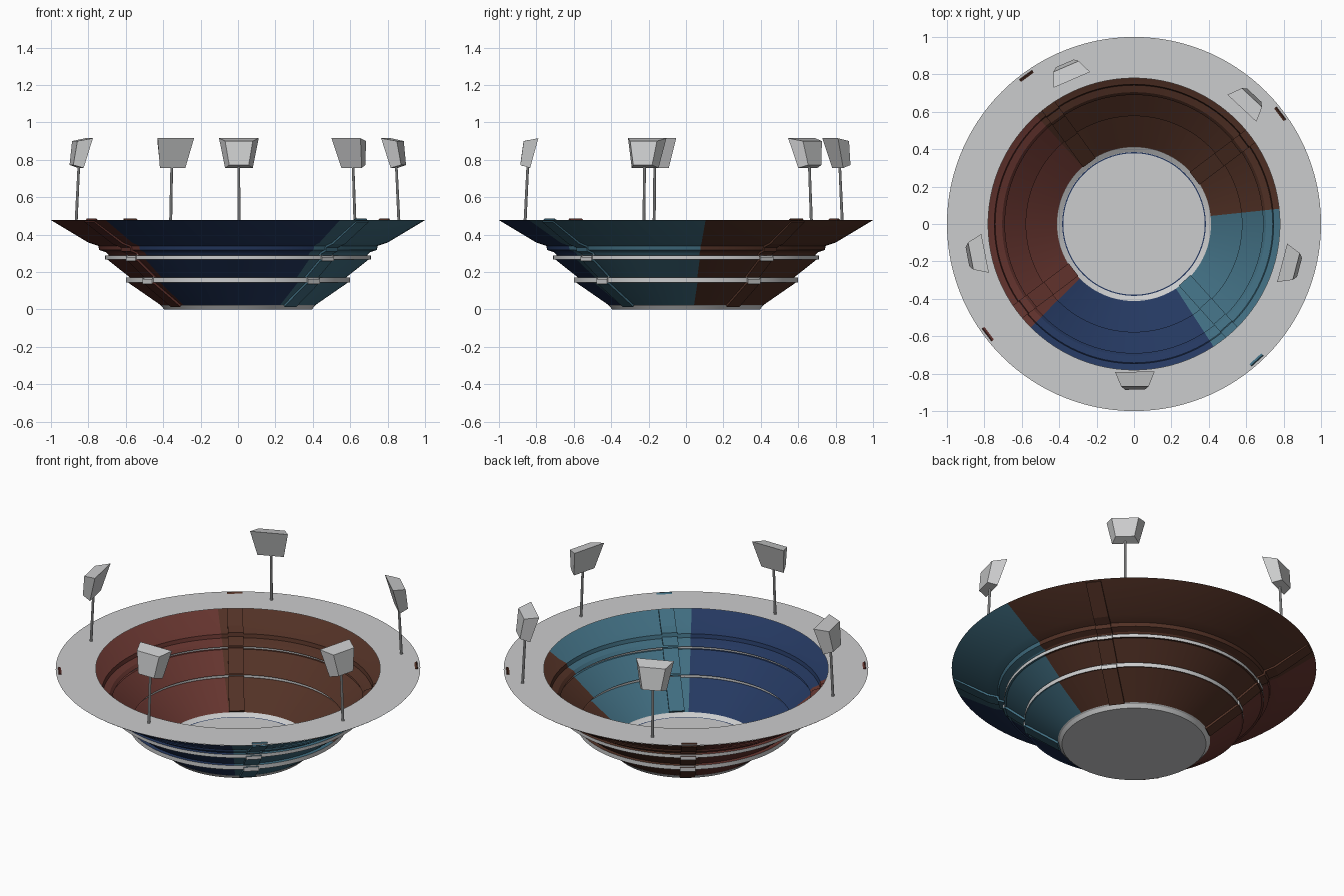
import bpy, bmesh, math
from mathutils import Vector

if "Cube" in bpy.data.objects:
    bpy.data.objects.remove(bpy.data.objects["Cube"])

SEG = 120


def material(name, rgb):
    m = bpy.data.materials.new(name)
    m.diffuse_color = (*rgb, 1)
    m.use_nodes = True
    m.node_tree.nodes["Principled BSDF"].inputs["Base Color"].default_value = m.diffuse_color
    return m


GREY = material("concrete grey", (0.60, 0.605, 0.61))
BROWN = material("brown seats", (0.085, 0.031, 0.019))
TEAL = material("teal seats", (0.052, 0.155, 0.22))
NAVY = material("navy seats", (0.018, 0.040, 0.118))
RED = material("red seats", (0.135, 0.036, 0.029))
MATS = [GREY, BROWN, TEAL, NAVY, RED]


def finish(name, bm, mats=MATS, smooth=False):
    me = bpy.data.meshes.new(name)
    bm.to_mesh(me)
    bm.free()
    ob = bpy.data.objects.new(name, me)
    bpy.context.collection.objects.link(ob)
    for m in mats:
        me.materials.append(m)
    if smooth:
        bpy.context.view_layer.objects.active = ob
        ob.select_set(True)
        bpy.ops.object.shade_smooth_by_angle(angle=math.radians(20))
        ob.select_set(False)
    return ob


def sector(deg):
    """Seat colour by compass direction."""
    deg = (deg + 180) % 360 - 180
    if 6 <= deg < 132:
        return 1
    if -57 <= deg < 6:
        return 2
    if -135 <= deg < -57:
        return 3
    return 4


def lathe(name, prof, colour):
    """Revolve (r, z) points; colour(segment, angle) gives the slot."""
    bm = bmesh.new()
    rings = [[bm.verts.new((r * math.cos(2 * math.pi * i / SEG),
                            r * math.sin(2 * math.pi * i / SEG), z))
              for i in range(SEG)] for r, z in prof]
    for k in range(len(prof) - 1):
        for i in range(SEG):
            j = (i + 1) % SEG
            f = bm.faces.new((rings[k][i], rings[k][j], rings[k + 1][j], rings[k + 1][i]))
            f.material_index = colour(k, (i + 0.5) * 360 / SEG)
    return finish(name, bm, smooth=True)


# Tiered bowl: thin shell with two vertical grey fascia bands
BOWL = [(0.412, 0.022), (0.59, 0.145), (0.60, 0.145), (0.60, 0.17), (0.577, 0.17),
        (0.70, 0.268), (0.712, 0.268), (0.712, 0.288), (0.69, 0.288), (0.705, 0.305),
        (0.742, 0.318), (0.747, 0.34), (0.80, 0.357), (1.0, 0.477)]
BANDS = (2, 6)
lathe("seating_bowl", BOWL, lambda k, a: 0 if k in BANDS else sector(a))

# Flat roof ring, sloped kerb and edge line round the pitch
lathe("roof_ring", [(1.0, 0.478), (0.78, 0.478)], lambda k, a: 0)
lathe("pitch_kerb", [(0.385, 0.004), (0.418, 0.024), (0.412, 0.022), (0.395, 0.0)], lambda k, a: 0)
lathe("pitch_edge_line", [(0.378, 0.006), (0.384, 0.006)], lambda k, a: 3)

# Pitch floor
bm = bmesh.new()
bmesh.ops.create_cone(bm, cap_ends=True, segments=SEG, radius1=0.395, radius2=0.386, depth=0.004)
bmesh.ops.translate(bm, verts=bm.verts, vec=(0, 0, 0.002))
finish("pitch_floor", bm, [GREY])


# Raised ribs running up the bowl at the four corners
def rib(deg, width=0.085):
    a = math.radians(deg)
    out, tan = Vector((math.cos(a), math.sin(a), 0)), Vector((-math.sin(a), math.cos(a), 0))
    path = BOWL[:-1] + [(0.988, 0.474)]
    bm = bmesh.new()
    rows = []
    for r, z in path:
        rows.append([bm.verts.new(out * (r + dr) + tan * s * width / 2 + Vector((0, 0, z + dz)))
                     for dr, dz, s in ((0.007, -0.008, -1), (0.007, -0.008, 1),
                                       (-0.007, 0.011, 1), (-0.007, 0.011, -1))])
    for k in range(len(rows) - 1):
        for i in range(4):
            j = (i + 1) % 4
            f = bm.faces.new((rows[k][i], rows[k][j], rows[k + 1][j], rows[k + 1][i]))
            f.material_index = 0 if k in BANDS else sector(deg)
    for end in (rows[0], rows[-1]):
        bm.faces.new(end).material_index = sector(deg)
    bmesh.ops.recalc_face_normals(bm, faces=bm.faces)
    finish("corner_rib", bm)


for deg in (126, 37, -143, -48):
    rib(deg)


# Floodlights: thin pole and tapered head facing the pitch
def floodlight(x, y):
    base = Vector((x, y, 0.475))
    out = Vector((x, y, 0)).normalized()
    tan = Vector((-out.y, out.x, 0))
    top = base - out * 0.015 + Vector((0, 0, 0.31))
    d = top - base
    bm = bmesh.new()
    bmesh.ops.create_cone(bm, cap_ends=True, segments=10, radius1=0.008, radius2=0.007, depth=d.length)
    bm.transform(d.to_track_quat('Z', 'Y').to_matrix().to_4x4())
    bmesh.ops.translate(bm, verts=bm.verts, vec=(base + top) / 2)
    finish("floodlight_pole", bm, [GREY], smooth=True)

    bm = bmesh.new()
    # (radial offset, z, half width) at top and bottom of each face
    inner = ((0.07, 0.915, 0.106), (0.026, 0.756, 0.074))
    outer = ((-0.008, 0.900, 0.074), (-0.026, 0.772, 0.052))
    loops = []
    for (rt, zt, wt), (rb, zb, wb) in (inner, outer):
        loops.append([bm.verts.new(Vector((x, y, z)) - out * r + tan * w)
                      for r, z, w in ((rt, zt, -wt), (rt, zt, wt), (rb, zb, wb), (rb, zb, -wb))])
    for i in range(4):
        j = (i + 1) % 4
        bm.faces.new((loops[0][i], loops[0][j], loops[1][j], loops[1][i]))
    for lp in loops:
        bm.faces.new(lp)
    bmesh.ops.recalc_face_normals(bm, faces=bm.faces)
    finish("floodlight_head", bm, [GREY])


for p in ((-0.865, -0.17), (-0.36, 0.835), (0.005, -0.86), (0.625, 0.67), (0.86, -0.225)):
    floodlight(*p)
